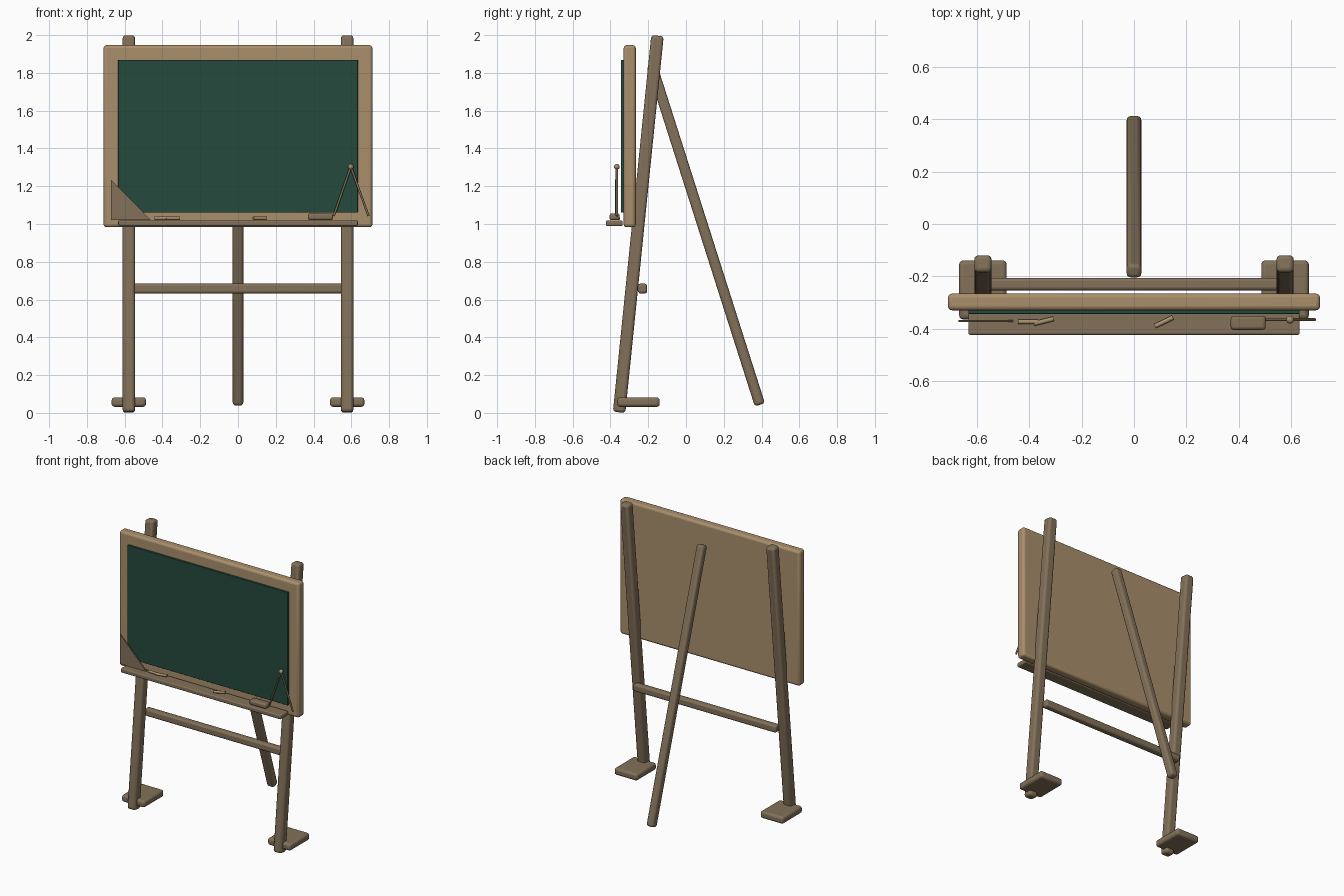
import bpy
import math
from mathutils import Vector

cube = bpy.data.objects.get("Cube")
if cube:
    bpy.data.objects.remove(cube, do_unlink=True)


def material(name, color):
    m = bpy.data.materials.new(name)
    m.use_nodes = True
    m.diffuse_color = (*color, 1)
    m.node_tree.nodes["Principled BSDF"].inputs["Base Color"].default_value = (*color, 1)
    return m


light_wood = material("light wood", (0.40, 0.275, 0.15))
dark_wood = material("dark wood", (0.225, 0.165, 0.10))
slate_green = material("slate green", (0.018, 0.068, 0.046))


def finish(obj, name, mat, bevel=0.0, segments=3):
    obj.name = name
    obj.data.materials.append(mat)
    if bevel:
        mod = obj.modifiers.new("Rounded edges", 'BEVEL')
        mod.width = bevel
        mod.segments = segments
    bpy.ops.object.shade_smooth_by_angle(angle=math.radians(40))
    return obj


def box(name, mat, center, size, bevel=0.0, rotation=(0, 0, 0)):
    bpy.ops.mesh.primitive_cube_add(size=1, location=center, rotation=rotation)
    obj = bpy.context.object
    obj.scale = size
    bpy.ops.object.transform_apply(location=False, rotation=False, scale=True)
    return finish(obj, name, mat, bevel)


def beam(name, mat, start, end, width, bevel):
    """Square bar running between two points that share the same x."""
    a, b = Vector(start), Vector(end)
    d = b - a
    return box(name, mat, (a + b) / 2, (width, width, d.length), bevel,
               (math.atan2(-d.y, d.z), 0, 0))


def rod(name, mat, start, end, radius, sides=12):
    a, b = Vector(start), Vector(end)
    d = b - a
    bpy.ops.mesh.primitive_cylinder_add(vertices=sides, radius=radius, depth=d.length,
                                        location=(a + b) / 2)
    obj = bpy.context.object
    obj.rotation_euler = d.to_track_quat('Z', 'Y').to_euler()
    return finish(obj, name, mat)


# Easel stand
for side, s in (("left", 1), ("right", -1)):
    x = s * 0.578
    beam(f"{side}_front_leg", dark_wood, (x, -0.354, 0.003), (x, -0.151, 1.997), 0.066, 0.016)
    box(f"{side}_foot", dark_wood, (x, -0.252, 0.057), (0.182, 0.226, 0.05), 0.016)
beam("rear_leg", dark_wood, (0, 0.391, 0.043), (0, -0.182, 1.842), 0.056, 0.016)
box("cross_bar", dark_wood, (0, -0.23, 0.658), (1.13, 0.048, 0.052), 0.013)

# Board and tray
box("board_frame", light_wood, (0, -0.298, 1.465), (1.424, 0.064, 0.964), 0.016)
box("writing_surface", slate_green, (0, -0.336, 1.465), (1.268, 0.016, 0.808), 0.002)
box("tray", dark_wood, (0, -0.380, 1.004), (1.268, 0.088, 0.030), 0.007)

# Chalk sticks and eraser resting on the tray
for i, (x, y, angle) in enumerate(((-0.405, -0.374, 0), (-0.345, -0.372, 14), (0.115, -0.374, 26))):
    a = math.radians(angle)
    half = Vector((math.cos(a), math.sin(a), 0)) * 0.038
    c = Vector((x, y, 1.030))
    rod(f"chalk_stick_{i + 1}", light_wood, c - half, c + half, 0.009)
box("eraser", dark_wood, (0.437, -0.378, 1.038), (0.134, 0.054, 0.036), 0.012)

# Set square leaning in the corner
mesh = bpy.data.meshes.new("set_square")
mesh.from_pydata([(-0.672, -0.371, 1.022), (-0.462, -0.371, 1.022), (-0.672, -0.371, 1.235)],
                 [], [(0, 1, 2)])
square = bpy.data.objects.new("set_square", mesh)
bpy.context.collection.objects.link(square)
square.data.materials.append(dark_wood)
solid = square.modifiers.new("Thickness", 'SOLIDIFY')
solid.thickness = 0.008
solid.offset = 0

# Drawing compass
hinge = (0.597, -0.366, 1.303)
rod("compass_left_arm", dark_wood, hinge, (0.691, -0.366, 1.042), 0.006)
rod("compass_right_arm", dark_wood, hinge, (0.507, -0.366, 1.042), 0.006)
bpy.ops.mesh.primitive_uv_sphere_add(segments=16, ring_count=10, radius=0.015, location=hinge)
finish(bpy.context.object, "compass_hinge", light_wood)
